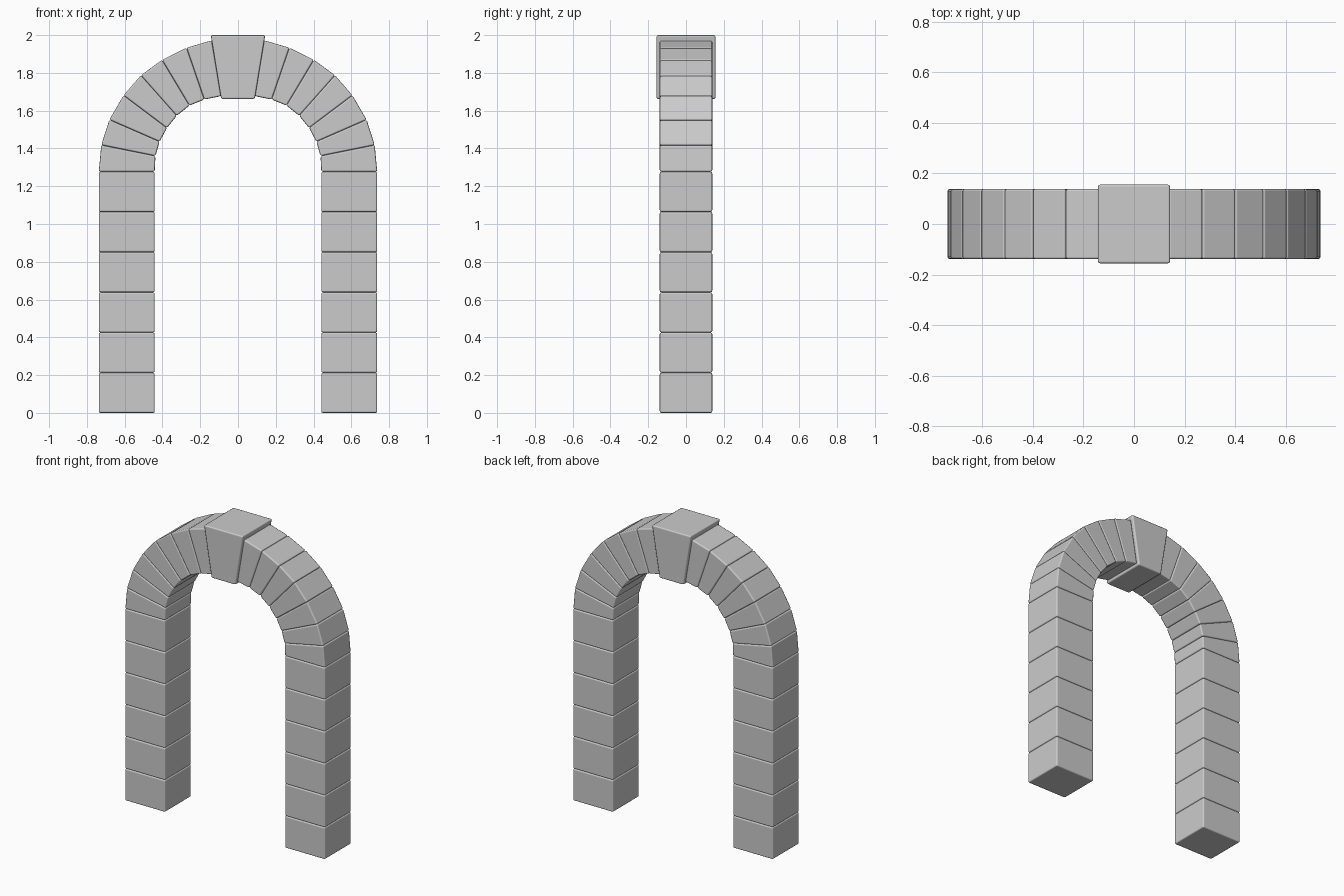
import bpy, bmesh

if "Cube" in bpy.data.objects:
    bpy.data.objects.remove(bpy.data.objects["Cube"])

HALF_DEPTH = 0.139
SPRING_Z = 1.277          # top of the pillars, where the arch begins
COURSES = 6
X_IN, X_OUT = 0.441, 0.737


def stone(name, profile, half_depth, mirrored=True):
    """Bevelled block extruded along y from a four-point x/z profile."""
    bm = bmesh.new()
    front = [bm.verts.new((x, -half_depth, z)) for x, z in profile]
    face = bm.faces.new(front)
    ext = bmesh.ops.extrude_face_region(bm, geom=[face])
    moved = [g for g in ext["geom"] if isinstance(g, bmesh.types.BMVert)]
    bmesh.ops.translate(bm, verts=moved, vec=(0, 2 * half_depth, 0))
    bmesh.ops.recalc_face_normals(bm, faces=bm.faces[:])
    mesh = bpy.data.meshes.new(name)
    bm.to_mesh(mesh)
    bm.free()
    mesh.shade_smooth()
    ob = bpy.data.objects.new(name, mesh)
    bpy.context.collection.objects.link(ob)
    bevel = ob.modifiers.new("worn_edges", 'BEVEL')
    bevel.width = 0.009
    bevel.segments = 2
    bevel.harden_normals = True
    if mirrored:
        mirror = ob.modifiers.new("both_sides", 'MIRROR')
        mirror.use_axis = (True, False, False)
        mirror.use_mirror_merge = False
    return ob


# Pillars: stacked square blocks
step = SPRING_Z / COURSES
for i in range(COURSES):
    z0, z1 = i * step, (i + 1) * step
    stone(f"pillar_block_{i + 1}",
          [(X_IN, z0), (X_OUT, z0), (X_OUT, z1), (X_IN, z1)], HALF_DEPTH)

# Arch: joints of the slightly flattened ring (inner x, z, outer x, z)
joints = [
    (X_IN, SPRING_Z, X_OUT, SPRING_Z),
    (0.437, 1.360, 0.724, 1.418),
    (0.415, 1.436, 0.681, 1.552),
    (0.376, 1.508, 0.606, 1.681),
    (0.324, 1.573, 0.514, 1.787),
    (0.257, 1.627, 0.402, 1.869),
    (0.178, 1.659, 0.272, 1.933),
    (0.090, 1.677, 0.139, 1.972),
]
for i, (a, b) in enumerate(zip(joints, joints[1:])):
    stone(f"arch_stone_{i + 1}", [a[:2], a[2:], b[2:], b[:2]], HALF_DEPTH)

# Keystone: larger wedge standing proud at the crown
stone("keystone", [(-0.089, 1.662), (0.089, 1.662), (0.144, 2.0), (-0.144, 2.0)],
      0.156, mirrored=False)
